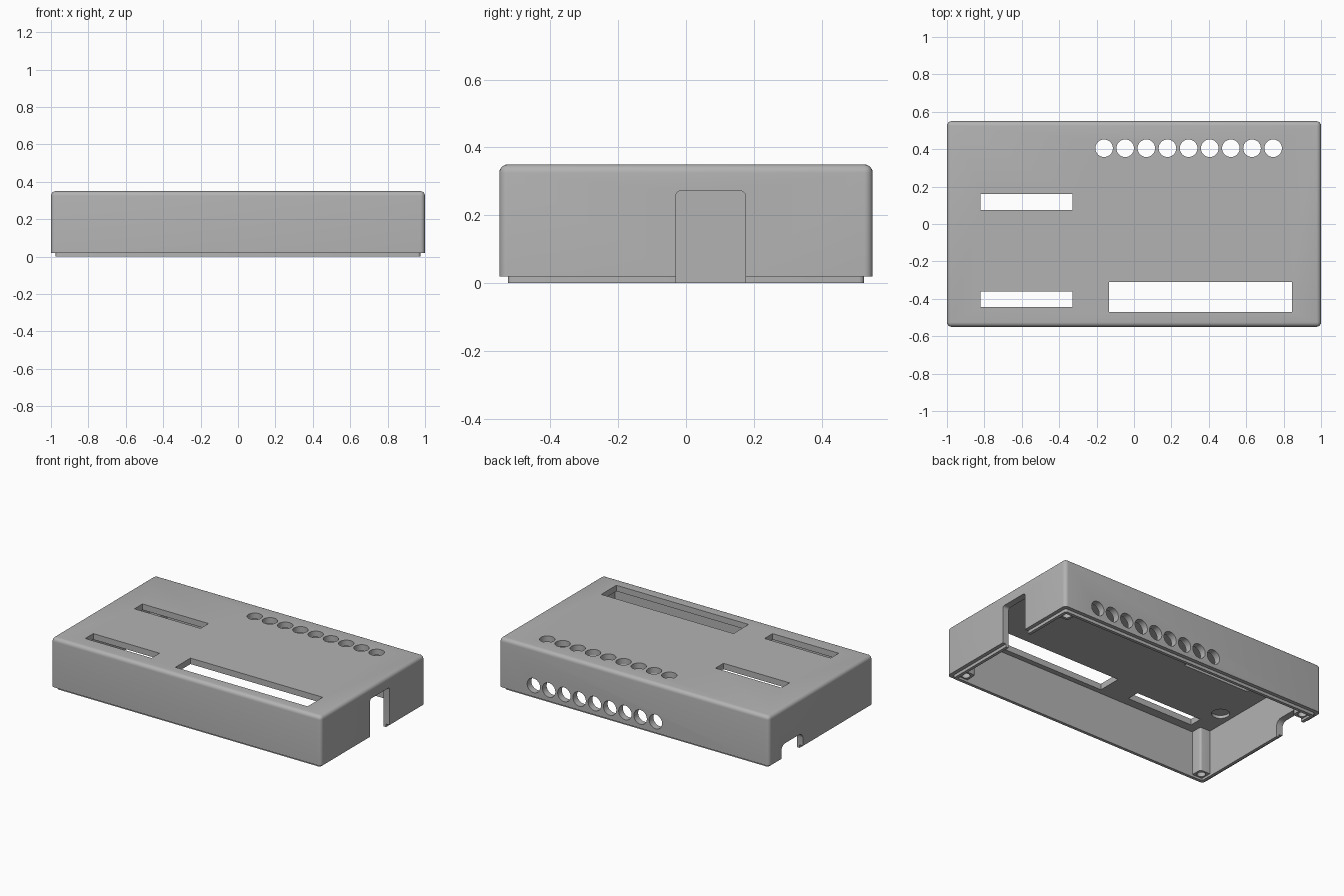
import bpy, bmesh
from math import radians
from mathutils import Matrix, Vector

if "Cube" in bpy.data.objects:
    bpy.data.objects.remove(bpy.data.objects["Cube"], do_unlink=True)

WALL, LIP, CEILING, BOSS = 0.045, 0.025, 0.31, 0.12
HX, HY, TOP, STEP = 1.0, 0.55, 0.35, 0.02

grey = bpy.data.materials.new("plain grey")
grey.use_nodes = True
grey.diffuse_color = (0.45, 0.45, 0.45, 1)
grey.node_tree.nodes["Principled BSDF"].inputs["Base Color"].default_value = grey.diffuse_color


def add_box(bm, x, y, z, round_rule=None, radius=0.02):
    """Box between limits; edges that satisfy the rule are rounded."""
    part = bmesh.new()
    bmesh.ops.create_cube(part, size=1)
    for v in part.verts:
        v.co = Vector([lim[0] if c < 0 else lim[1] for c, lim in zip(v.co, (x, y, z))])
    if round_rule:
        edges = [e for e in part.edges if round_rule(*e.verts)]
        bmesh.ops.bevel(part, geom=edges, offset=radius, segments=5, profile=0.5, affect="EDGES")
    mesh = bpy.data.meshes.new("part")
    part.to_mesh(mesh)
    part.free()
    bm.from_mesh(mesh)
    bpy.data.meshes.remove(mesh)


def add_cylinder(bm, centre, radius, depth, axis="Z"):
    turn = Matrix.Rotation(radians(90), 4, "X") if axis == "Y" else Matrix()
    bmesh.ops.create_cone(bm, cap_ends=True, segments=32, radius1=radius, radius2=radius,
                          depth=depth, matrix=Matrix.Translation(centre) @ turn)


def make_object(name, bm):
    bmesh.ops.recalc_face_normals(bm, faces=bm.faces)
    mesh = bpy.data.meshes.new(name)
    bm.to_mesh(mesh)
    bm.free()
    mesh.materials.append(grey)
    obj = bpy.data.objects.new(name, mesh)
    bpy.context.collection.objects.link(obj)
    return obj


def combine(target, bm, operation="DIFFERENCE"):
    """Apply a boolean with a temporary tool object."""
    tool = make_object("tool", bm)
    mod = target.modifiers.new("cut", "BOOLEAN")
    mod.operation, mod.solver, mod.object = operation, "EXACT", tool
    graph = bpy.context.evaluated_depsgraph_get()
    graph.update()
    result = bpy.data.meshes.new_from_object(target.evaluated_get(graph))
    target.modifiers.clear()
    target.data = result
    bpy.data.objects.remove(tool, do_unlink=True)


def upright(a, b):
    return abs(a.co.z - b.co.z) > 0.001


# Rounded outer shell
bm = bmesh.new()
add_box(bm, (-HX, HX), (-HY, HY), (STEP, TOP),
        lambda a, b: upright(a, b) or a.co.z > 0.3, 0.025)
shell = make_object("enclosure_shell", bm)

# Stepped lip under the shell
bm = bmesh.new()
add_box(bm, (LIP - HX, HX - LIP), (LIP - HY, HY - LIP), (0, 0.1), upright, 0.015)
combine(shell, bm, "UNION")

# Cavity with a square post left standing in each corner
ix, iy = HX - WALL, HY - WALL
bx, by = HX - BOSS, HY - BOSS
outline = []
for sx, sy in ((1, 1), (-1, 1), (-1, -1), (1, -1)):
    corner = [(sx * ix, sy * by), (sx * bx, sy * by), (sx * bx, sy * iy)]
    outline += corner if sx * sy > 0 else corner[::-1]
bm = bmesh.new()
base = bm.faces.new([bm.verts.new((x, y, -0.1)) for x, y in outline])
sides = bmesh.ops.extrude_face_region(bm, geom=[base])["geom"]
bmesh.ops.translate(bm, vec=(0, 0, CEILING + 0.1),
                    verts=[g for g in sides if isinstance(g, bmesh.types.BMVert)])
inner = [e for e in bm.edges if upright(*e.verts)
         and abs(abs(e.verts[0].co.x) - bx) < 0.001 and abs(abs(e.verts[0].co.y) - by) < 0.001]
bmesh.ops.bevel(bm, geom=inner, offset=0.015, segments=4, profile=0.5, affect="EDGES")
combine(shell, bm)

# Recessed post ends and their screw holes
ends, screws = bmesh.new(), bmesh.new()
for sx in (-1, 1):
    for sy in (-1, 1):
        add_box(ends, sorted((sx * (ix - 0.001), sx * (bx - 0.02))),
                sorted((sy * (iy - 0.001), sy * (by - 0.02))), (-0.1, STEP - 0.005))
        add_cylinder(screws, (sx * 0.92, sy * 0.47, 0.05), 0.026, 0.2)
combine(shell, ends)
combine(shell, screws)

# Slots in the top and a round blind recess under it
bm = bmesh.new()
for x, y in (((-0.82, -0.33), (0.075, 0.16)), ((-0.82, -0.33), (-0.445, -0.36)),
             ((-0.135, 0.845), (-0.47, -0.31))):
    add_box(bm, x, y, (0.25, 0.45))
add_cylinder(bm, (-0.87, -0.23, CEILING), 0.055, 0.04)
combine(shell, bm)

# Rows of round holes in the top and the back
top_row, back_row = bmesh.new(), bmesh.new()
for i in range(9):
    x = -0.16 + i * 0.113
    add_cylinder(top_row, (x, 0.405, 0.35), 0.047, 0.2)
    add_cylinder(back_row, (x, HY, 0.095), 0.048, 0.2, "Y")
combine(shell, top_row)
combine(shell, back_row)

# Tall opening in the right end and low opening in the left end
def top_along_x(a, b):
    return abs(a.co.x - b.co.x) > 0.001 and a.co.z > 0


bm = bmesh.new()
add_box(bm, (0.9, 1.1), (-0.03, 0.175), (-0.1, 0.272), top_along_x, 0.015)
add_box(bm, (-1.1, -0.9), (0.19, 0.42), (-0.1, 0.11), top_along_x, 0.04)
combine(shell, bm)

# Smooth rounded edges, keep corners crisp
shell.data.name = "enclosure_shell"
bpy.context.view_layer.objects.active = shell
shell.select_set(True)
bpy.ops.object.shade_smooth_by_angle(angle=radians(30))
